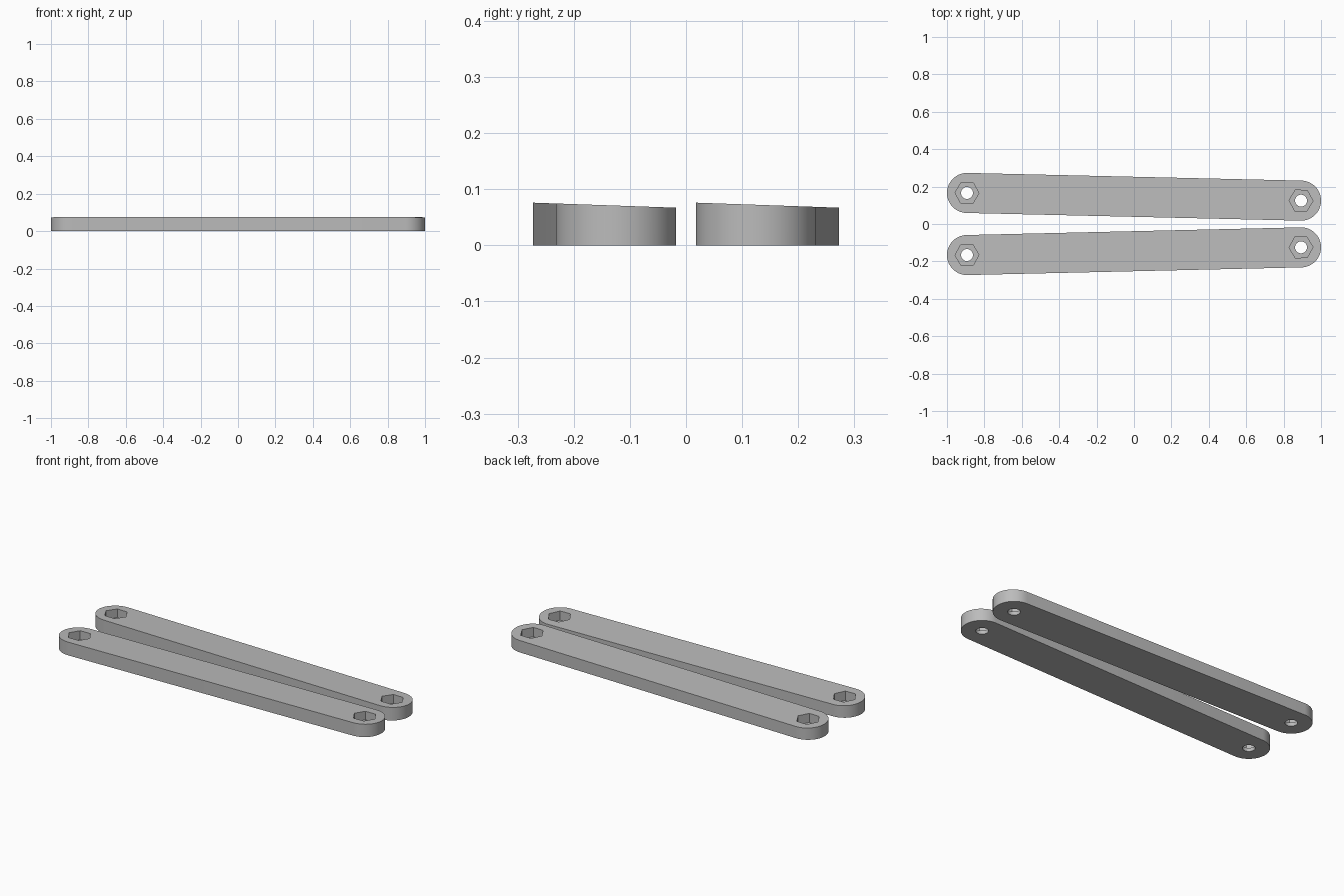
import bpy, bmesh
from math import atan2, cos, sin, pi
from mathutils import Vector

if "Cube" in bpy.data.objects:
    bpy.data.objects.remove(bpy.data.objects["Cube"])

RADIUS, REACH = 0.107, 0.893
SLOPE = 0.035          # the top falls gently toward +y
TOP = 0.076
POCKET_FLOOR = 0.02

grey = bpy.data.materials.new("plain grey")
grey.use_nodes = True
colour = (0.5, 0.5, 0.5, 1)
grey.diffuse_color = colour
grey.node_tree.nodes["Principled BSDF"].inputs["Base Color"].default_value = colour


def make_prism(name, outline, bottom, top):
    """Upright prism; top is a function of y."""
    bm = bmesh.new()
    low = [bm.verts.new((p.x, p.y, bottom)) for p in outline]
    high = [bm.verts.new((p.x, p.y, top(p.y))) for p in outline]
    bm.faces.new(low[::-1])
    bm.faces.new(high)
    for i in range(len(outline)):
        j = (i + 1) % len(outline)
        bm.faces.new((low[i], low[j], high[j], high[i]))
    mesh = bpy.data.meshes.new(name)
    bm.to_mesh(mesh)
    bm.free()
    mesh.materials.append(grey)
    obj = bpy.data.objects.new(name, mesh)
    bpy.context.collection.objects.link(obj)
    return obj


def arc(centre, radius, start, sweep, steps):
    return [centre + radius * Vector((cos(start + sweep * i / steps),
                                      sin(start + sweep * i / steps)))
            for i in range(steps + 1)]


def make_bar(name, side, high_edge):
    left = Vector((-REACH, side * 0.166))
    right = Vector((REACH, side * 0.125))
    angle = atan2(right.y - left.y, right.x - left.x)

    # Round-ended bar with a slanted top
    outline = (arc(right, RADIUS, angle - pi / 2, pi, 32)
               + arc(left, RADIUS, angle + pi / 2, pi, 32))
    bar = make_prism(name, outline, 0, lambda y: TOP - SLOPE * (y - high_edge))

    # Bolt hole and hexagonal nut pocket at each end
    for centre in (left, right):
        for steps, radius, floor in ((32, 0.032, -0.05), (6, 0.064, POCKET_FLOOR)):
            shape = arc(centre, radius, angle, 2 * pi, steps)[:-1]
            cutter = make_prism("cutter", shape, floor, lambda y: 0.15)
            cutter.hide_render = True
            mod = bar.modifiers.new("cut", "BOOLEAN")
            mod.operation = "DIFFERENCE"
            mod.solver = "EXACT"
            mod.object = cutter
            bpy.context.view_layer.objects.active = bar
            bpy.ops.object.modifier_apply(modifier=mod.name)
            bpy.data.objects.remove(cutter)

    # Smooth round walls, crisp edges
    bpy.ops.object.select_all(action="DESELECT")
    bar.select_set(True)
    bpy.context.view_layer.objects.active = bar
    bpy.ops.object.shade_smooth_by_angle(angle=pi / 6)


make_bar("front_link_bar", -1, -0.273)
make_bar("back_link_bar", 1, 0.018)
